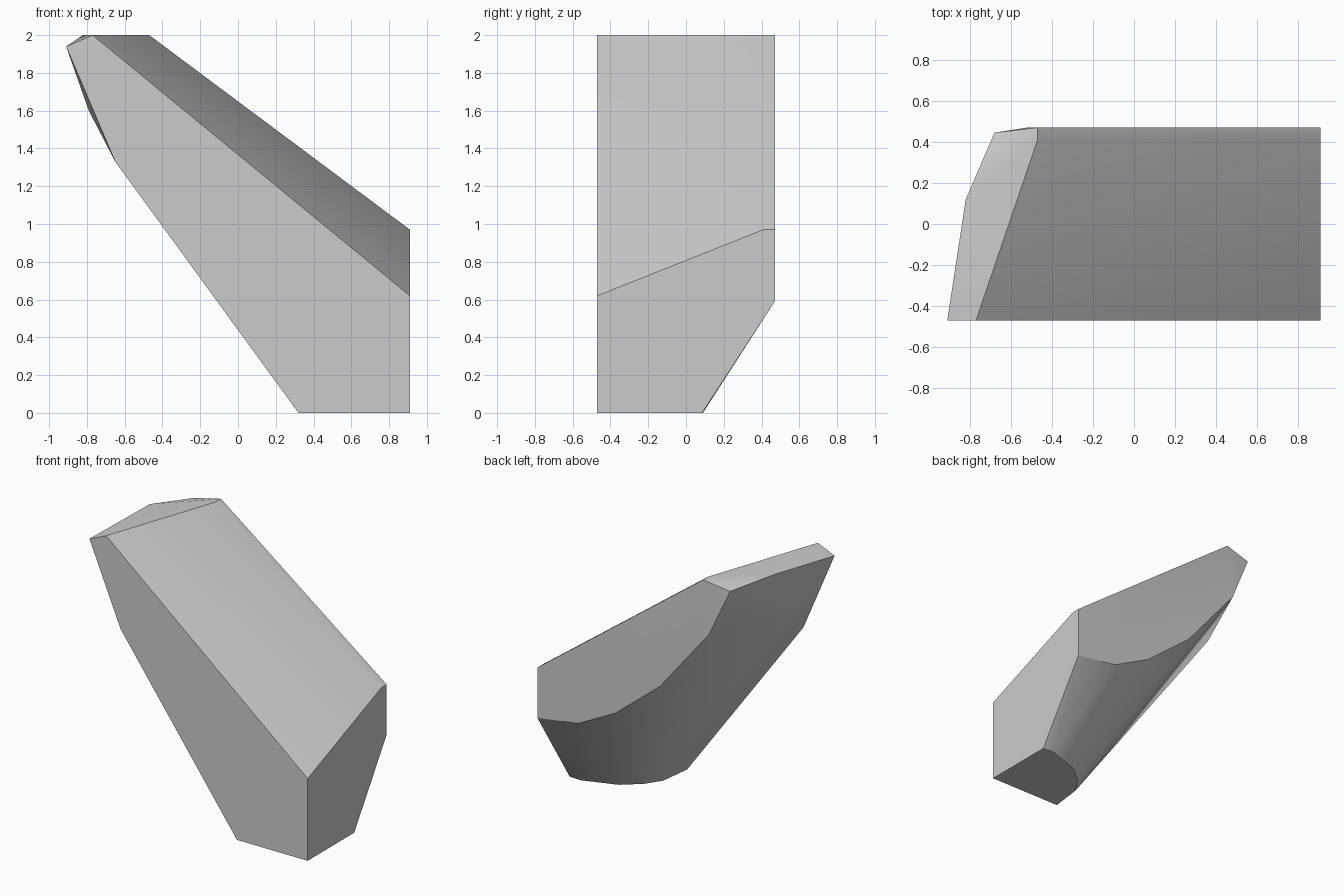
import bpy, bmesh, math

old = bpy.data.objects.get("Cube")
if old:
    bpy.data.objects.remove(old, do_unlink=True)

FRONT, BACK, SIDE = -0.47, 0.47, 0.91

# Flat front outline (x, z)
front = [(-0.77, 2), (SIDE, 0.62), (SIDE, 0), (0.32, 0), (-0.65, 1.33), (-0.91, 1.94)]
# Flat back outline (x, z)
back = [(-0.47, 2), (SIDE, 0.97), (SIDE, 0.59), (0.57, 0.64), (0.26, 0.8),
        (-0.11, 1.1), (-0.52, 1.6)]
# Rounded edge of the base (x, y)
base = [(0.35, -0.23), (0.43, -0.11), (0.56, 0), (0.82, 0.09), (SIDE, 0.085)]
# Corners of the upper end, the chamfer and the bulging side
corners = [(-0.47, 0.41, 2), (SIDE, 0.41, 0.97), (-0.82, 0.12, 2),
           (-0.68, 0.445, 1.96), (-0.79, -0.13, 1.6)]

points = [(x, FRONT, z) for x, z in front]
points += [(x, BACK, z) for x, z in back]
points += [(x, y, 0) for x, y in base] + corners

# Stone shard: the solid enclosed by its outlines
bm = bmesh.new()
for p in points:
    bm.verts.new(p)
hull = bmesh.ops.convex_hull(bm, input=bm.verts)
loose = [v for v in bm.verts if not v.link_faces]
bmesh.ops.delete(bm, geom=loose, context="VERTS")
bmesh.ops.dissolve_limit(bm, angle_limit=math.radians(1),
                         verts=bm.verts, edges=bm.edges)
bmesh.ops.recalc_face_normals(bm, faces=bm.faces)
mesh = bpy.data.meshes.new("stone_shard")
bm.to_mesh(mesh)
bm.free()

shard = bpy.data.objects.new("stone_shard", mesh)
bpy.context.collection.objects.link(shard)

# Plain grey stone
grey = bpy.data.materials.new("grey_stone")
grey.use_nodes = True
colour = (0.6, 0.6, 0.6, 1)
grey.diffuse_color = colour
grey.node_tree.nodes["Principled BSDF"].inputs["Base Color"].default_value = colour
mesh.materials.append(grey)

# Soft shading on the rounded side, crisp edges elsewhere
bpy.ops.object.select_all(action="DESELECT")
shard.select_set(True)
bpy.context.view_layer.objects.active = shard
bpy.ops.object.shade_smooth_by_angle(angle=math.radians(30))
